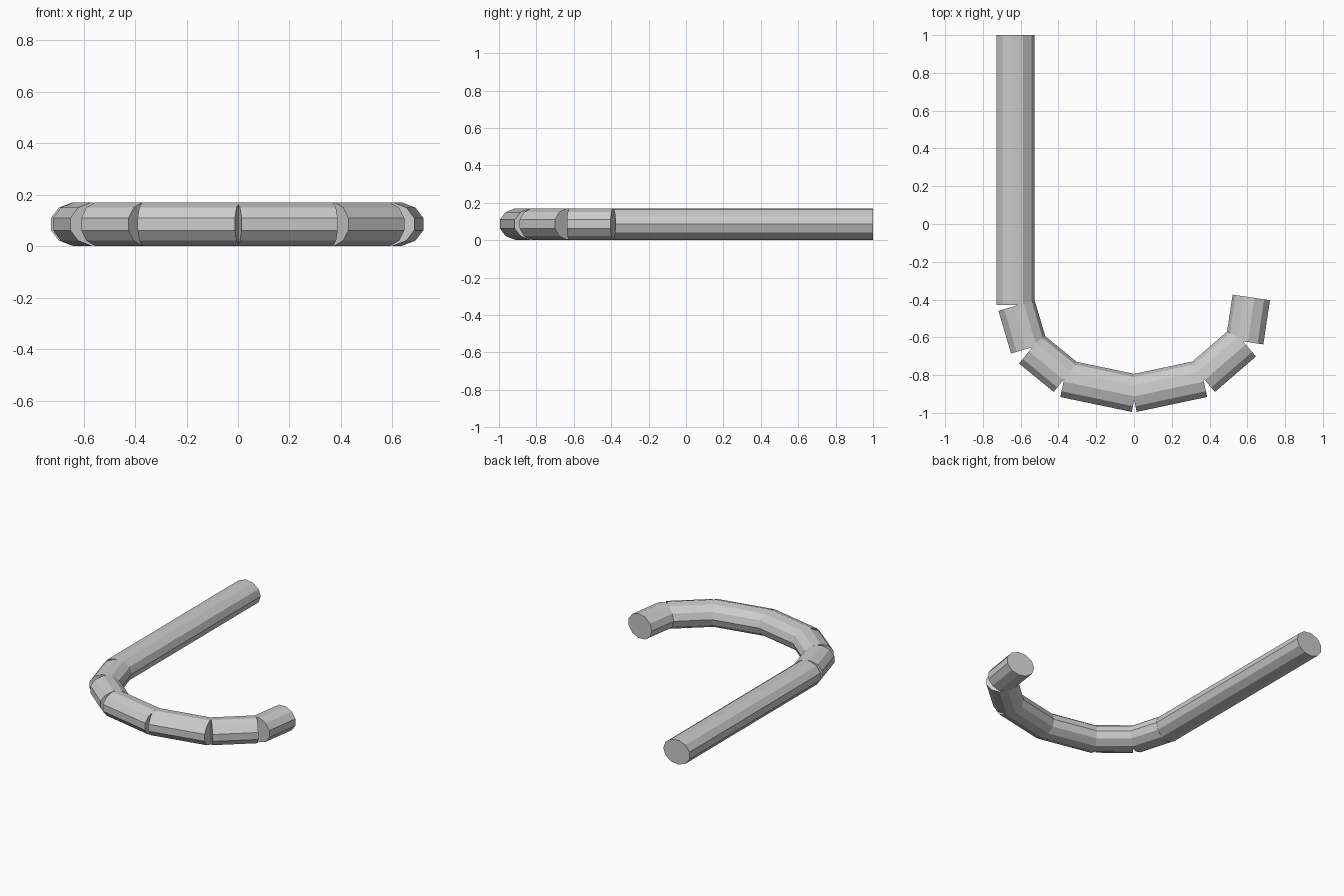
import bpy, bmesh, math
from mathutils import Vector

if "Cube" in bpy.data.objects:
    bpy.data.objects.remove(bpy.data.objects["Cube"])

SIDES = 11
HALF_W, HALF_H = 0.102, 0.085   # slightly flattened round section
MID_Z = 0.086


def rod(name, start, end):
    """Capped straight rod lying flat between two (x, y) points."""
    a, b = Vector((*start, MID_Z)), Vector((*end, MID_Z))
    d = (b - a).normalized()
    inner = Vector((-d.y, d.x, 0))   # towards the inside of the hook
    bm = bmesh.new()
    rings = []
    for p in (a, b):
        ring = []
        for i in range(SIDES):
            t = 2 * math.pi * i / SIDES
            off = inner * (HALF_W * math.cos(t)) + Vector((0, 0, HALF_H * math.sin(t)))
            ring.append(bm.verts.new(p + off))
        rings.append(ring)
    for i in range(SIDES):
        j = (i + 1) % SIDES
        bm.faces.new((rings[0][i], rings[0][j], rings[1][j], rings[1][i]))
    bm.faces.new(rings[0])
    bm.faces.new(rings[1])
    bmesh.ops.recalc_face_normals(bm, faces=bm.faces)
    mesh = bpy.data.meshes.new(name)
    bm.to_mesh(mesh)
    bm.free()
    bpy.context.collection.objects.link(bpy.data.objects.new(name, mesh))


# Long straight handle
rod("cane_shaft", (-0.629, 1.0), (-0.629, -0.43))

# Separate straight pieces that form the curved hook
hook = [
    ((-0.624, -0.432), (-0.557, -0.658)),
    ((-0.547, -0.663), (-0.363, -0.813)),
    ((-0.370, -0.820), (0.008, -0.899)),
    ((-0.006, -0.899), (0.367, -0.820)),
    ((0.365, -0.815), (0.582, -0.627)),
    ((0.588, -0.623), (0.623, -0.389)),
]
for n, (s, e) in enumerate(hook, 1):
    rod(f"hook_segment_{n}", s, e)
